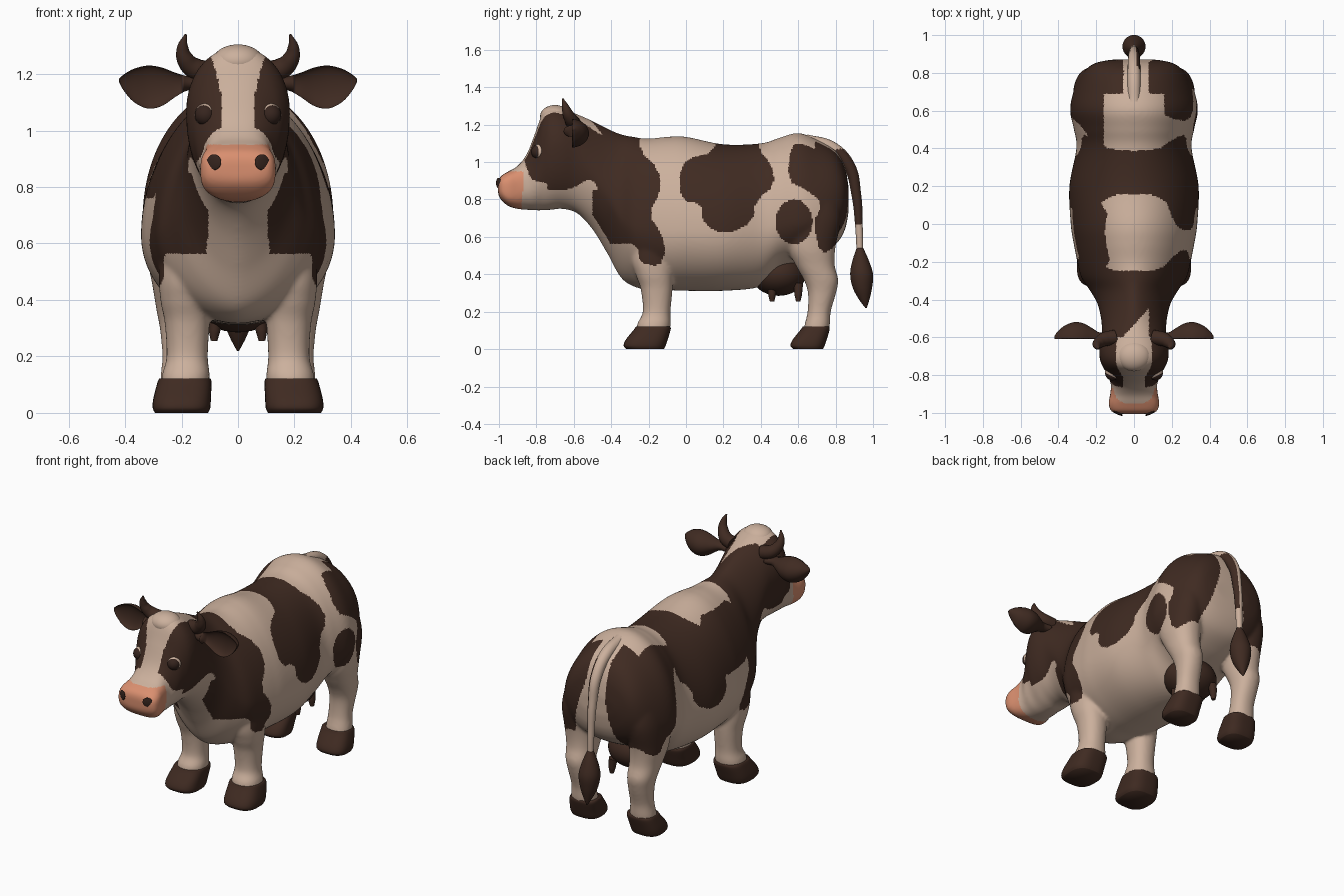
import bpy, bmesh, math
from mathutils import Vector
from mathutils.bvhtree import BVHTree


def material(name, rgb):
    m = bpy.data.materials.new(name)
    m.diffuse_color = (*rgb, 1)
    return m


CREAM = material("cream hide", (0.60, 0.435, 0.335))
BROWN = material("dark brown hide", (0.050, 0.0235, 0.0155))
PINK = material("pink muzzle", (0.70, 0.275, 0.16))
DARK = material("dark eye", (0.037, 0.018, 0.013))


def spline(rows, steps=8):
    """Catmull-Rom interpolation of rows of numbers."""
    out = []
    for i in range(len(rows) - 1):
        a, b, c, d = rows[max(i - 1, 0)], rows[i], rows[i + 1], rows[min(i + 2, len(rows) - 1)]
        for k in range(steps):
            t = k / steps
            out.append([q + 0.5 * t * (r - p + t * (2*p - 5*q + 4*r - s + t * (3*(q - r) + s - p)))
                        for p, q, r, s in zip(a, b, c, d)])
    return out + [list(rows[-1])]


def loft(rows, axis, n=48):
    """Rows: position along axis, centre u, centre v, radius u, radius +v, radius -v, roundness."""
    verts, faces = [], []
    rings = spline(rows)
    for t, cu, cv, ru, rp, rm, e in rings:
        for k in range(n):
            a = 2 * math.pi * k / n
            c, s = math.cos(a), math.sin(a)
            u = cu + ru * math.copysign(abs(c) ** (2 / e), c)
            v = cv + (rp if s > 0 else rm) * math.copysign(abs(s) ** (2 / e), s)
            verts.append({"x": (t, u, v), "y": (u, t, v), "z": (u, v, t)}[axis])
    for i in range(len(rings) - 1):
        for k in range(n):
            j = (k + 1) % n
            faces.append((i*n + k, i*n + j, i*n + n + j, i*n + n + k))
    last = (len(rings) - 1) * n
    faces += [tuple(range(n)), tuple(range(last, last + n))]
    return verts, faces


def make(name, parts, *mats):
    """Join lofted parts into one smooth object."""
    verts, faces = [], []
    for v, f in parts:
        o = len(verts)
        verts += v
        faces += [tuple(i + o for i in p) for p in f]
    me = bpy.data.meshes.new(name)
    me.from_pydata(verts, [], faces)
    bm = bmesh.new()
    bm.from_mesh(me)
    bmesh.ops.recalc_face_normals(bm, faces=bm.faces)
    bm.to_mesh(me)
    bm.free()
    return add(name, me, *mats)


def add(name, me, *mats):
    me.shade_smooth()
    ob = bpy.data.objects.new(name, me)
    bpy.context.collection.objects.link(ob)
    for m in mats:
        me.materials.append(m)
    return ob


def ball(name, loc, size, mat):
    me = bpy.data.meshes.new(name)
    bm = bmesh.new()
    bmesh.ops.create_uvsphere(bm, u_segments=32, v_segments=20, radius=1)
    bm.to_mesh(me)
    bm.free()
    ob = add(name, me, mat)
    ob.location, ob.scale = loc, size
    return ob


def baked(ob):
    dg = bpy.context.evaluated_depsgraph_get()
    return bpy.data.meshes.new_from_object(ob.evaluated_get(dg))


def tube(name, pts, *mats):
    """Tapered tube through points (x, y, z, radius)."""
    cu = bpy.data.curves.new(name, "CURVE")
    cu.dimensions, cu.bevel_depth, cu.bevel_resolution, cu.use_fill_caps = "3D", 1, 6, True
    sp = cu.splines.new("BEZIER")
    sp.bezier_points.add(len(pts) - 1)
    for p, (x, y, z, r) in zip(sp.bezier_points, pts):
        p.co, p.radius = (x, y, z), r
        p.handle_left_type = p.handle_right_type = "AUTO"
    tmp = bpy.data.objects.new(name + "_path", cu)
    bpy.context.collection.objects.link(tmp)
    me = baked(tmp)
    bpy.data.objects.remove(tmp)
    me.materials.clear()
    return add(name, me, *mats)


# Torso, neck and head: y, top, bottom, half width, widest height, roundness
trunk = [(0.870, 0.86, 0.74, 0.12, 0.80, 2.2), (0.85, 0.97, 0.64, 0.21, 0.80, 2.2),
         (0.80, 1.06, 0.56, 0.27, 0.75, 2.1), (0.70, 1.12, 0.50, 0.32, 0.70, 2.0),
         (0.60, 1.155, 0.46, 0.338, 0.69, 2.0), (0.50, 1.13, 0.42, 0.318, 0.67, 2.0),
         (0.40, 1.10, 0.335, 0.305, 0.65, 2.0), (0.20, 1.095, 0.312, 0.342, 0.63, 2.0),
         (0.0, 1.135, 0.312, 0.335, 0.63, 1.95), (-0.10, 1.135, 0.316, 0.32, 0.63, 1.95),
         (-0.20, 1.125, 0.318, 0.30, 0.64, 1.9), (-0.28, 1.135, 0.335, 0.28, 0.65, 1.75),
         (-0.35, 1.15, 0.385, 0.235, 0.70, 1.65), (-0.42, 1.18, 0.51, 0.195, 0.82, 1.65),
         (-0.50, 1.22, 0.64, 0.175, 0.93, 1.75), (-0.58, 1.255, 0.725, 0.17, 1.02, 2.0),
         (-0.66, 1.285, 0.75, 0.183, 1.06, 2.1), (-0.72, 1.295, 0.745, 0.18, 1.06, 2.1),
         (-0.765, 1.265, 0.742, 0.16, 1.02, 2.1), (-0.805, 1.16, 0.742, 0.14, 0.92, 2.1),
         (-0.85, 1.045, 0.745, 0.122, 0.88, 2.3), (-0.90, 0.98, 0.75, 0.126, 0.86, 2.8),
         (-0.95, 0.95, 0.765, 0.134, 0.86, 3.2), (-0.99, 0.925, 0.80, 0.122, 0.865, 3.2),
         (-1.005, 0.895, 0.83, 0.09, 0.865, 3.0)]
parts = [loft([(y, 0, m, w, t - m, m - b, e) for y, t, b, w, m, e in trunk], "y", 96)]

# Legs: z, x, y, half width, half depth
front_leg = [(0.72, 0.19, -0.17, 0.08, 0.11), (0.5, 0.185, -0.18, 0.095, 0.115),
             (0.40, 0.185, -0.17, 0.09, 0.10), (0.32, 0.18, -0.157, 0.08, 0.085),
             (0.2, 0.18, -0.157, 0.073, 0.074), (0.13, 0.185, -0.172, 0.085, 0.09),
             (0.06, 0.19, -0.178, 0.08, 0.08)]
hind_leg = [(0.85, 0.20, 0.68, 0.09, 0.13), (0.7, 0.22, 0.68, 0.10, 0.15),
            (0.55, 0.22, 0.67, 0.10, 0.13), (0.45, 0.215, 0.69, 0.088, 0.105),
            (0.37, 0.21, 0.722, 0.08, 0.092), (0.3, 0.205, 0.727, 0.072, 0.075),
            (0.2, 0.20, 0.712, 0.068, 0.062), (0.12, 0.20, 0.70, 0.075, 0.068),
            (0.06, 0.20, 0.69, 0.07, 0.06)]
for s in (-1, 1):
    for leg in (front_leg, hind_leg):
        parts.append(loft([(z, s * x, y, rx, ry, ry, 2.2) for z, x, y, rx, ry in leg], "z"))

# Fuse trunk and legs into one skin
raw = make("body_raw", parts)
rm = raw.modifiers.new("fuse", "REMESH")
rm.mode, rm.voxel_size = "VOXEL", 0.009
sm = raw.modifiers.new("soften", "SMOOTH")
sm.factor, sm.iterations = 0.5, 12
skin = baked(raw)
bpy.data.objects.remove(raw)
skin.materials.clear()
body = add("body", skin, CREAM, BROWN, PINK)


# Hide patches as rounded outlines in side view (y, z)
def rounded(poly):
    out = []
    for (a, b), (c, d) in zip(poly, poly[1:] + poly[:1]):
        out += [(0.75*a + 0.25*c, 0.75*b + 0.25*d), (0.25*a + 0.75*c, 0.25*b + 0.75*d)]
    return out


def inside(y, z, poly):
    hit = False
    for (a, b), (c, d) in zip(poly, poly[1:] + poly[:1]):
        if (b > z) != (d > z) and y < a + (z - b) * (c - a) / (d - b):
            hit = not hit
    return hit


HEAD = rounded([(-0.87, 1.02), (-0.83, 0.91), (-0.77, 0.86), (-0.70, 0.845), (-0.6, 0.86),
                (-0.53, 0.91), (-0.48, 0.89), (-0.47, 0.80), (-0.41, 0.68), (-0.34, 0.59),
                (-0.25, 0.54), (-0.25, 0.46), (-0.14, 0.44), (-0.11, 0.52), (-0.13, 0.62),
                (-0.20, 0.72), (-0.13, 0.85), (-0.15, 0.97), (-0.25, 1.06), (-0.25, 1.2),
                (-0.5, 1.4), (-0.8, 1.4), (-0.9, 1.2)])
SIDE = rounded([(-0.04, 0.92), (0.0, 1.02), (0.15, 1.05), (0.18, 1.2), (0.38, 1.2), (0.39, 1.06),
                (0.45, 1.0), (0.48, 0.88), (0.37, 0.79), (0.36, 0.68), (0.21, 0.61), (0.09, 0.67),
                (0.085, 0.78), (-0.02, 0.79)])
RUMP = rounded([(0.56, 1.09), (0.69, 1.25), (0.95, 1.25), (0.9, 0.7), (0.80, 0.55), (0.72, 0.50),
                (0.68, 0.67), (0.73, 0.78), (0.65, 0.85), (0.54, 0.9)])
LEFT_RUMP = rounded([(0.36, 1.09), (0.69, 1.25), (0.95, 1.25), (0.9, 0.7), (0.80, 0.55),
                     (0.72, 0.50), (0.66, 0.60), (0.58, 0.60), (0.56, 0.78), (0.52, 0.92),
                     (0.38, 0.98)])
LEFT_LINK = rounded([(-0.32, 1.07), (0.18, 1.08), (0.15, 0.76), (-0.24, 0.76)])


def hide(x, y, z):
    ax = abs(x)
    if y < -0.872 - 0.1 * max(0, 0.85 - z) and z < 0.95:
        return 2
    if y < -0.45 and z > 0.82:                       # pale blaze and crown
        cheek = 0.9 * max(0, 0.99 - z) if y < -0.74 else 0
        if y < -0.6 and ax < 0.058 + 0.4 * max(0, z - 1.12) ** 1.2 + cheek:
            return 0
        if y >= -0.6 and z > 1.1 and -0.06 + 0.9 * (y + 0.6) < x < 0.08:
            return 0
    if -0.5 < y < -0.25 and 0.565 < z < 0.85:        # chest between the shoulders
        return int(ax > 0.105 + 0.1 * max(0, 0.64 - z))
    if inside(y, z, HEAD):
        return 1
    if inside(y, z, SIDE):
        return 1
    gap = 0.08 + 0.32 * max(0, 0.93 - z) if x > 0 else 0.055 + 0.2 * max(0, 0.85 - z)
    if ax > gap and (y > 0.69 or ax > 0.16) and inside(y, z, LEFT_RUMP if x < 0 else RUMP):
        return 1
    if x < 0:
        return int(inside(y, z, LEFT_LINK))
    return int(x > 0.15 and ((y - 0.577) / 0.098) ** 2 + ((z - 0.68) / 0.12) ** 2 < 1)


for p in skin.polygons:
    p.material_index = hide(*p.center)

tree = BVHTree.FromPolygons([v.co for v in skin.vertices], [p.vertices[:] for p in skin.polygons])


def surface(start, target):
    d = (Vector(target) - Vector(start)).normalized()
    return tree.ray_cast(Vector(start), d)[0], d


for s, side in ((-1, "left"), (1, "right")):
    # Eyes with a pale rim, and nostrils
    hit, d = surface((s * 0.22, -1.0, 1.055), (s * 0.10, -0.76, 1.055))
    ball(side + "_eye_rim", hit + d * 0.024, (0.043,) * 3, CREAM)
    ball(side + "_eye", hit + d * 0.014, (0.038,) * 3, DARK)
    hit, d = surface((s * 0.085, -1.3, 0.888), (s * 0.085, -0.9, 0.888))
    nostril = ball(side + "_nostril", hit, (0.028, 0.007, 0.028), DARK)
    nostril.rotation_euler = (0, -s * 0.6, s * 0.45)

    # Cupped ears
    ear = [(0.13, -0.60, 1.165, 0.03, 0.022), (0.18, -0.61, 1.167, 0.035, 0.026),
           (0.22, -0.612, 1.162, 0.06, 0.042), (0.27, -0.615, 1.155, 0.09, 0.068),
           (0.32, -0.615, 1.154, 0.095, 0.076), (0.37, -0.61, 1.160, 0.07, 0.058),
           (0.405, -0.605, 1.170, 0.035, 0.028), (0.422, -0.60, 1.178, 0.005, 0.005)]
    verts, faces = loft([(s * x, y, z, ry, rz, rz, 2) for x, y, z, ry, rz in ear], "x")
    verts = [(x, y if y > -0.61 or abs(x) < 0.2 else -0.61 - 0.35 * (y + 0.61), z)
             for x, y, z in verts]
    make(side + "_ear", [(verts, faces)], BROWN)

    # Horns
    tube(side + "_horn", [(s * 0.10, -0.60, 1.205, 0.04), (s * 0.155, -0.61, 1.22, 0.038),
                          (s * 0.188, -0.63, 1.255, 0.030), (s * 0.196, -0.645, 1.295, 0.020),
                          (s * 0.185, -0.66, 1.34, 0.004)], BROWN)

    # Hooves: height, outward shift, forward shift, width scale, extra depth
    hoof = ((0.122, -0.007, 0, 0.93, -0.005), (0.105, -0.005, 0.004, 0.98, 0.002),
            (0.05, 0.003, 0.034, 1.04, 0.016), (0.018, 0.005, 0.045, 1.04, 0.016),
            (0.0, 0.005, 0.042, 0.96, 0.004))
    for name, x, y, w, d in (("front", 0.195, -0.176, 0.098, 0.096), ("hind", 0.20, 0.695, 0.092, 0.075)):
        make(f"{name}_{side}_hoof",
             [loft([(z, s * (x + off), y - fwd, w * r, d + dd, d + dd, 2.8)
                    for z, off, fwd, r, dd in hoof], "z", 48)], BROWN)

    # Teats
    for i, y in enumerate((0.46, 0.60)):
        tube(f"{side}_teat_{i + 1}", [(s * 0.075, y, 0.35, 0.026), (s * 0.083, y, 0.29, 0.02),
                                      (s * 0.085, y, 0.255, 0.012)], BROWN)

# Crown tuft and udder
ball("crown_tuft", (0, -0.70, 1.245), (0.09, 0.08, 0.06), CREAM)
ball("udder", (0, 0.495, 0.40), (0.155, 0.145, 0.115), BROWN)

# Tail, brown along its right side, with a brush at the end
tail = tube("tail", [(0, 0.64, 1.115, 0.034), (0, 0.78, 1.075, 0.035), (0, 0.872, 0.98, 0.032),
                     (0, 0.91, 0.83, 0.026), (0, 0.925, 0.65, 0.02), (0, 0.93, 0.50, 0.017)],
            CREAM, BROWN)
for p in tail.data.polygons:
    p.material_index = int(0.66 < p.center.z < 1.07 and p.normal.x > 0.35)
brush = [(0.54, 0.93, 0.018), (0.47, 0.934, 0.045), (0.40, 0.939, 0.061), (0.33, 0.943, 0.052),
         (0.27, 0.952, 0.03), (0.22, 0.963, 0.004)]
make("tail_brush", [loft([(z, 0, y, r, r, r, 2) for z, y, r in brush], "z", 32)], BROWN)
